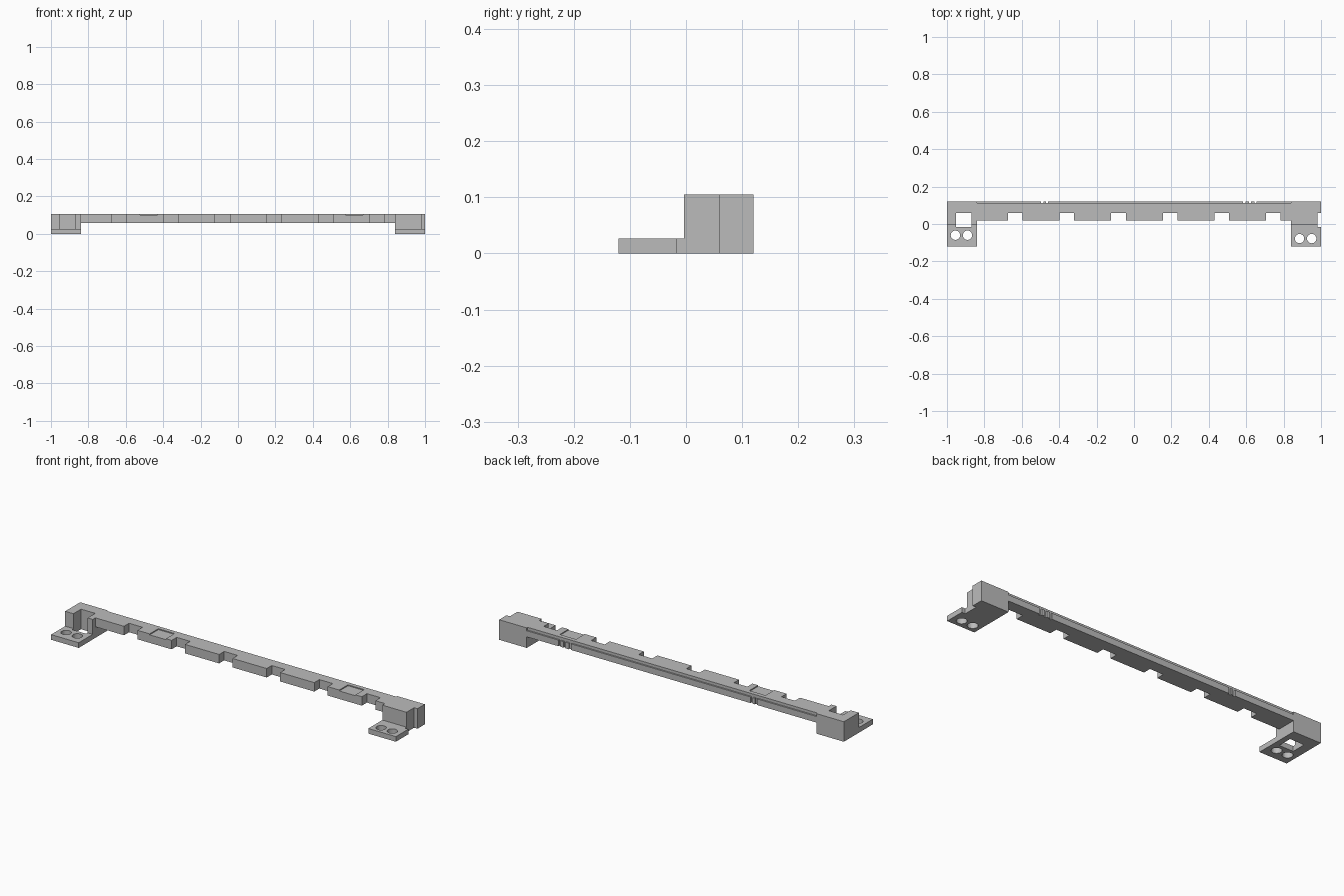
import bpy
import bmesh

if "Cube" in bpy.data.objects:
    bpy.data.objects.remove(bpy.data.objects["Cube"], do_unlink=True)

grey = bpy.data.materials.new("plain grey")
grey.use_nodes = True
colour = (0.5, 0.5, 0.5, 1)
grey.diffuse_color = colour
grey.node_tree.nodes["Principled BSDF"].inputs["Base Color"].default_value = colour


def finish(name, bm):
    mesh = bpy.data.meshes.new(name)
    bmesh.ops.recalc_face_normals(bm, faces=bm.faces)
    bm.to_mesh(mesh)
    bm.free()
    mesh.materials.append(grey)
    obj = bpy.data.objects.new(name, mesh)
    bpy.context.collection.objects.link(obj)
    return obj


def extrude(name, outline, z0, z1):
    """Prism from a plan outline."""
    bm = bmesh.new()
    face = bm.faces.new([bm.verts.new((x, y, z0)) for x, y in outline])
    top = bmesh.ops.extrude_face_region(bm, geom=[face])["geom"]
    for v in top:
        if isinstance(v, bmesh.types.BMVert):
            v.co.z = z1
    return finish(name, bm)


def box(name, x0, x1, y0, y1, z0, z1):
    return extrude(name, [(x0, y0), (x1, y0), (x1, y1), (x0, y1)], z0, z1)


def hole(name, x, y, radius):
    bm = bmesh.new()
    bmesh.ops.create_cone(bm, cap_ends=True, segments=24, radius1=radius,
                          radius2=radius, depth=0.2)
    bmesh.ops.translate(bm, verts=bm.verts, vec=(x, y, 0))
    return finish(name, bm)


def combine(obj, other, operation):
    mod = obj.modifiers.new(operation.lower(), "BOOLEAN")
    mod.operation, mod.solver, mod.object = operation, "EXACT", other
    bpy.context.view_layer.objects.active = obj
    bpy.ops.object.modifier_apply(modifier=mod.name)
    bpy.data.objects.remove(other, do_unlink=True)


INNER, TOP, BAR_BASE = 0.84, 0.105, 0.058
FRONT, NOTCH_BACK, LIP, BACK = 0.018, 0.06, 0.112, 0.12
PITCH, HALF = 0.276, 0.039

# Long bar with evenly spaced front notches
outline = [(-INNER, FRONT)]
for i in range(6):
    x = -0.635 + i * PITCH
    outline += [(x - HALF, FRONT), (x - HALF, NOTCH_BACK),
                (x + HALF, NOTCH_BACK), (x + HALF, FRONT)]
outline += [(INNER, FRONT), (INNER, LIP), (-INNER, LIP)]
bar = extrude("notched_bar", outline, BAR_BASE, TOP)

# Shallow pockets in the top of the bar
for x in (-0.478, 0.622):
    combine(bar, box("pocket_cutter", x - 0.047, x + 0.047, 0, 0.09,
                     TOP - 0.005, 0.2), "DIFFERENCE")

# Lower lip along the back, interrupted by narrow slots
edges = [-INNER]
for x in (-0.49, -0.465, 0.59, 0.62, 0.65):
    edges += [x - 0.006, x + 0.006]
edges.append(INNER)
for i in range(0, len(edges), 2):
    box(f"back_lip_{i // 2 + 1}", edges[i], edges[i + 1], LIP, BACK,
        BAR_BASE, 0.09)

# End blocks with drilled mounting feet
for side, sign, notch_x, holes, hole_y in (
        ("right", -1, -0.911, (-0.955, -0.89), -0.06),
        ("left", 1, 1.021, (0.885, 0.95), -0.078)):
    x0, x1 = sorted((sign * INNER, sign))
    profile_base = box(f"{side}_end_bracket", x0, x1, -0.12, BACK, 0, TOP)
    combine(profile_base, box("step_cutter", x0 - 0.1, x1 + 0.1, -0.2, -0.004,
                              0.027, 0.2), "DIFFERENCE")
    combine(profile_base, box("notch_cutter", notch_x - 0.041, notch_x + 0.041,
                              -0.017, NOTCH_BACK - 0.001, -0.1, 0.2), "DIFFERENCE")
    for x in holes:
        combine(profile_base, hole("screw_cutter", x, hole_y, 0.025), "DIFFERENCE")
